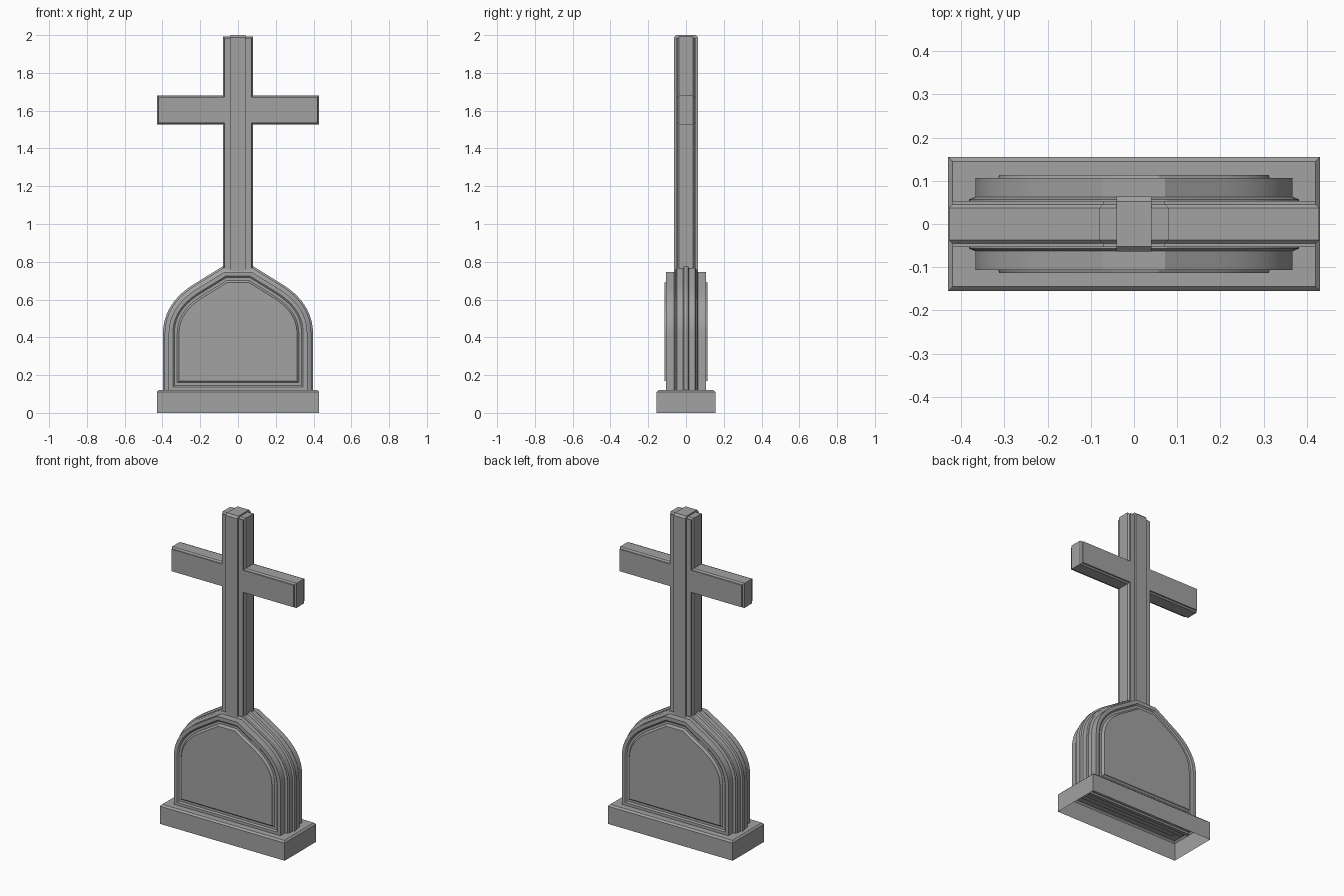
import bpy, bmesh
from mathutils import Vector

if "Cube" in bpy.data.objects:
    bpy.data.objects.remove(bpy.data.objects["Cube"])

stone = bpy.data.materials.new("grey_stone")
stone.use_nodes = True
grey = (0.36, 0.36, 0.36, 1)
stone.diffuse_color = grey
bsdf = stone.node_tree.nodes["Principled BSDF"]
bsdf.inputs["Base Color"].default_value = grey
bsdf.inputs["Roughness"].default_value = 0.8


def finish(name, bm):
    mesh = bpy.data.meshes.new(name)
    bmesh.ops.recalc_face_normals(bm, faces=bm.faces)
    bm.to_mesh(mesh)
    bm.free()
    obj = bpy.data.objects.new(name, mesh)
    bpy.context.collection.objects.link(obj)
    mesh.materials.append(stone)
    bpy.ops.object.select_all(action="DESELECT")
    obj.select_set(True)
    bpy.context.view_layer.objects.active = obj
    bpy.ops.object.shade_smooth_by_angle(angle=0.35)
    return obj


def inset(outline, d):
    """Offset a counter-clockwise outline inwards with mitred corners."""
    result = []
    for i, p in enumerate(outline):
        a = (p - outline[i - 1]).normalized()
        b = (outline[(i + 1) % len(outline)] - p).normalized()
        na, nb = Vector((-a.y, a.x)), Vector((-b.y, b.x))
        result.append(p + (na + nb) * d / (1 + na.dot(nb)))
    return result


def layered(name, outline, steps):
    """Loft an x-z outline through (depth, inset) steps, same front and back."""
    bm = bmesh.new()
    path = [(-y, d) for y, d in reversed(steps)] + steps
    rings = [[bm.verts.new((p.x, y, p.y)) for p in inset(outline, d)]
             for y, d in path]
    n = len(outline)
    for r, s in zip(rings, rings[1:]):
        for i in range(n):
            j = (i + 1) % n
            bm.faces.new((r[i], r[j], s[j], s[i]))
    bm.faces.new(rings[0])
    bm.faces.new(rings[-1])
    return finish(name, bm)


def box(name, half_x, half_y, z0, z1, bevel, only_long=False, open_bottom=False):
    """Box with its top edges chamfered."""
    bm = bmesh.new()
    bmesh.ops.create_cube(bm, size=2)
    for v in bm.verts:
        v.co = (v.co.x * half_x, v.co.y * half_y, z1 if v.co.z > 0 else z0)
    if open_bottom:
        low = [f for f in bm.faces if all(v.co.z == z0 for v in f.verts)]
        bmesh.ops.delete(bm, geom=low, context="FACES_ONLY")
    zt = max(v.co.z for v in bm.verts)
    top = [e for e in bm.edges if all(v.co.z == zt for v in e.verts)
           and not (only_long and e.verts[0].co.x == e.verts[1].co.x)]
    bmesh.ops.bevel(bm, geom=top, offset=bevel, segments=1, affect="EDGES")
    return finish(name, bm)


def mirrored(right):
    """Complete an outline from its right half, listed bottom to top."""
    return [Vector(p) for p in right] + [Vector((-x, z)) for x, z in reversed(right)]


# Plinth, hollow underneath
box("plinth", 0.43, 0.155, 0, 0.12, 0.01, open_bottom=True)

# Arched headstone with stepped edges and a raised panel on both faces
start, pull, end = Vector((0.397, 0.42)), Vector((0.397, 0.585)), Vector((0.22, 0.69))
arch = [(0.397, 0.085)]
for i in range(13):
    t = i / 12
    arch.append(tuple(start * (1 - t) ** 2 + pull * 2 * t * (1 - t) + end * t * t))
arch.append((0.08, 0.776))
layered("headstone", mirrored(arch), [
    (0.01, 0), (0.016, 0.009), (0.048, 0.009), (0.052, 0.016), (0.057, 0.016),
    (0.063, 0.03), (0.106, 0.03), (0.106, 0.052), (0.099, 0.06),
    (0.099, 0.075), (0.106, 0.083), (0.113, 0.085)])

# Cross with chamfered edges
cross = [(0.08, 0.75), (0.08, 1.527), (0.428, 1.527), (0.428, 1.68),
         (0.08, 1.68), (0.08, 1.992)]
layered("cross", mirrored(cross), [(0.037, 0), (0.045, 0.008), (0.053, 0.008)])

# Raised rib along the upright
box("upright_rib", 0.04, 0.064, 0.75, 2.0, 0.012, only_long=True)
